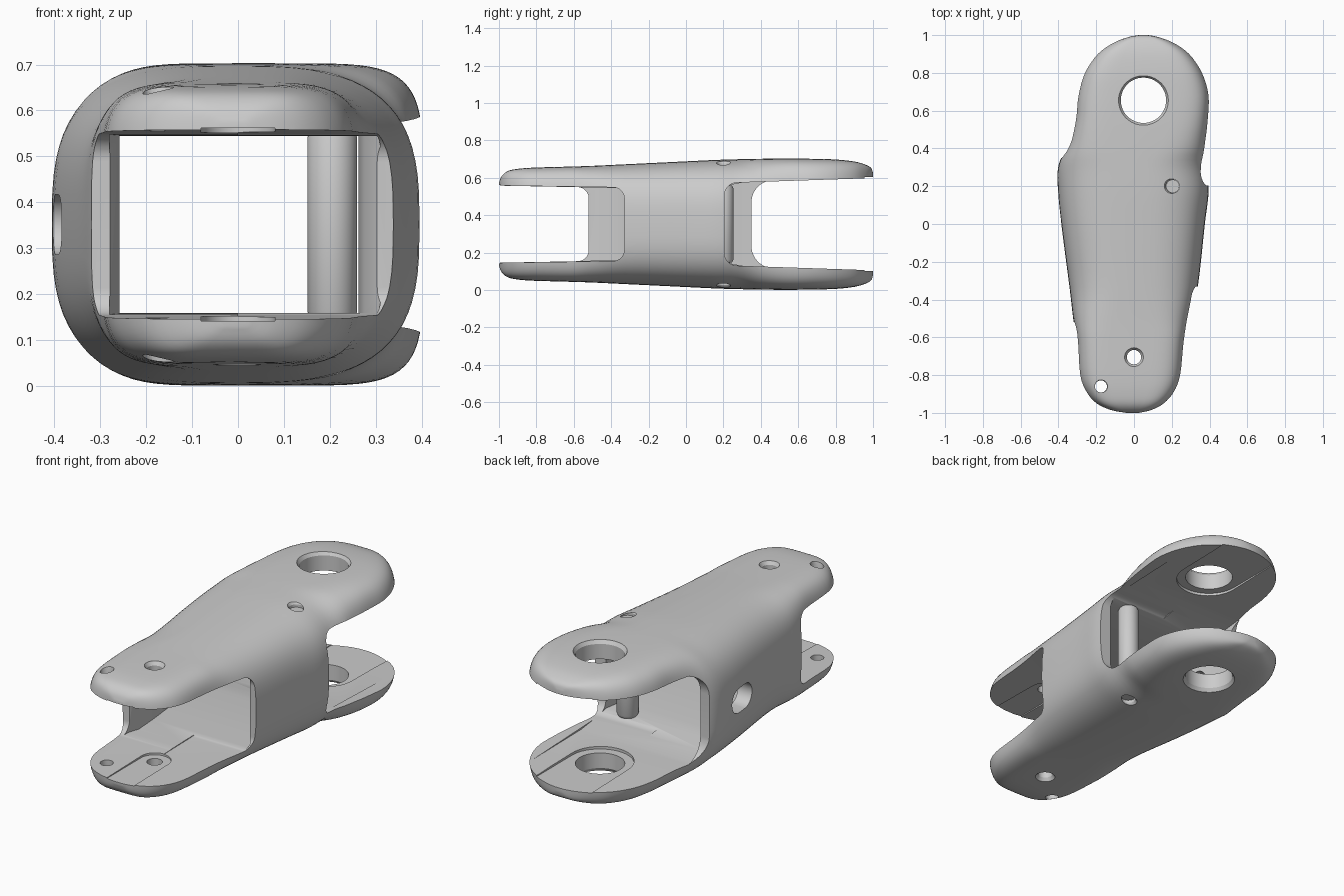
import bpy, bmesh, math
from mathutils import Vector

if "Cube" in bpy.data.objects:
    bpy.data.objects.remove(bpy.data.objects["Cube"])

C = 0.352  # height of the symmetry plane


def make(name, bm):
    bmesh.ops.recalc_face_normals(bm, faces=bm.faces)
    me = bpy.data.meshes.new(name)
    bm.to_mesh(me)
    bm.free()
    ob = bpy.data.objects.new(name, me)
    bpy.context.collection.objects.link(ob)
    return ob


def loft(name, rings, closed=False):
    """Skin a list of equal rings; cap both ends."""
    bm = bmesh.new()
    vs = [[bm.verts.new(p) for p in r] for r in rings]
    n = len(rings[0])
    for a, b in zip(vs, vs[1:]):
        for i in range(n):
            j = (i + 1) % n
            bm.faces.new((a[i], a[j], b[j], b[i]))
    bm.faces.new(vs[0])
    bm.faces.new(vs[-1])
    return make(name, bm)


def prism(name, pts, vec):
    v = Vector(vec)
    return loft(name, [pts, [Vector(p) + v for p in pts]])


def turned(name, x, y, half, n=48):
    """Turned shape mirrored about the symmetry plane; half = [(radius, offset)]."""
    prof = [(r, -z) for r, z in reversed(half)] + half
    return loft(name, [[(x + r * math.cos(math.tau * i / n), y + r * math.sin(math.tau * i / n), C + z)
                        for i in range(n)] for r, z in prof])


def arc(cx, cy, r, a0, a1, n=12):
    return [(cx + r * math.cos(math.radians(a0 + (a1 - a0) * i / n)),
             cy + r * math.sin(math.radians(a0 + (a1 - a0) * i / n))) for i in range(n + 1)]


def catmull(keys, sub):
    k = [keys[0]] + keys + [keys[-1]]
    out = []
    for p, q, r, s in zip(k, k[1:], k[2:], k[3:]):
        for j in range(sub):
            t = j / sub
            out.append([0.5 * (2 * b + (c - a) * t + (2 * a - 5 * b + 4 * c - d) * t * t
                               + (3 * b - a - 3 * c + d) * t ** 3) for a, b, c, d in zip(p, q, r, s)])
    return out + [list(keys[-1])]


def cut(body, cutter):
    cutter.hide_render = True
    m = body.modifiers.new("cut", 'BOOLEAN')
    m.operation, m.solver, m.object = 'DIFFERENCE', 'EXACT', cutter
    bpy.context.view_layer.objects.active = body
    bpy.ops.object.modifier_apply(modifier=m.name)
    bpy.data.objects.remove(cutter)


# Outer body: rows of y, left x, right x, half height, squareness
rows = [(-1.0, -.05, .035, .222, 5), (-.985, -.13, .10, .258, 5), (-.95, -.205, .165, .285, 5),
        (-.89, -.258, .218, .297, 5), (-.80, -.292, .252, .303, 5), (-.62, -.303, .27, .308, 5),
        (-.50, -.322, .295, .312, 4), (-.33, -.342, .338, .32, 3.1), (0, -.385, .375, .336, 3),
        (.17, -.402, .395, .344, 3), (.31, -.40, .387, .348, 3.2), (.42, -.35, .387, .35, 4.5),
        (.55, -.315, .397, .351, 5.5), (.68, -.302, .402, .35, 5.5), (.80, -.268, .368, .346, 5.5),
        (.90, -.20, .30, .335, 5.5), (.96, -.115, .215, .318, 5.5), (.99, -.035, .135, .30, 5.5),
        (1.0, .02, .08, .272, 5.5)]
N = 72
rings = []
for y, xl, xr, h, n in catmull(rows, 4):
    ring = []
    for i in range(N):
        c, s = math.cos(math.tau * i / N), math.sin(math.tau * i / N)
        c = 0 if abs(c) < 1e-9 else c
        s = 0 if abs(s) < 1e-9 else s
        ring.append(((xl + xr) / 2 + (xr - xl) / 2 * math.copysign(abs(c) ** (2 / n), c), y,
                     C + h * math.copysign(abs(s) ** (2 / n), s)))
    rings.append(ring)
body = loft("yoke_body", rings)

# Tunnel along y with flared mouths: y, left x, right x, half height
tunnel = [(-1.1, -.28, .30, .196), (-.525, -.28, .30, .196), (-.47, -.258, .275, .194),
          (-.34, -.265, .31, .193), (-.29, -.27, .275, .193), (-.2, -.28, .262, .193),
          (.12, -.315, .305, .195), (.2, -.322, .33, .203), (.3, -.33, .33, .222),
          (.42, -.33, .33, .236), (1.1, -.33, .33, .244)]
cut(body, loft("tunnel_cutter", [[(a, y, C - h), (b, y, C - h), (b, y, C + h), (a, y, C + h)]
                                 for y, a, b, h in tunnel]))

# Side openings that leave the fork plates: side, inner y, outer y, half heights, corner radius
for side, y0, y1, h0, h1, r in ((-1, -.52, -1.1, .198, .208, .06), (1, -.33, -1.1, .197, .208, .06),
                                (-1, .35, 1.1, .236, .25, .12), (1, .205, 1.1, .222, .25, .07)):
    d = math.copysign(1, y1 - y0)
    corner = [(y0 + d * (r + a), b) for a, b in arc(0, h0 - r, r, 180, 90)]
    half = corner + [(y1, h1)]
    pts = [(0, y, C + z) for y, z in half] + [(0, y, C - z) for y, z in reversed(half)]
    cut(body, prism("side_cutter", pts, (side, 0, 0)))

# Shallow pin recesses on the inner plate faces
for x, y, r, d, h in ((.05, .655, .165, 1, .251), (0, -.705, .08, -1, .21)):
    pts = [(px, y + d * (py - y), C - h) for px, py in arc(x, y, r, 180, 360, 24)]
    pts += [(x + r, y + d * .5, C - h), (x - r, y + d * .5, C - h)]
    cut(body, prism("recess_cutter", pts, (0, 0, 2 * h)))

# Drilled holes with chamfered rims: x, y, radius, surface half height, chamfer
for x, y, r, h, c in ((.05, .655, .12, .35, .012), (0, -.705, .038, .305, .012),
                      (-.175, -.86, .032, .296, .003), (.205, .2, .036, .342, .012)):
    cut(body, turned("hole_cutter", x, y, [(r, h - c - .006), (r + c, h), (r + c, h + .1)]))

# Slot through the left wall
slot = arc(.12, C, .065, -90, 90) + arc(.055, C, .065, 90, 270)
cut(body, prism("slot_cutter", [(-.5, y, z) for y, z in slot], (.32, 0, 0)))

# Stop pin between the plates, with thinner necks in its holes
pin = turned("stop_pin", .205, .2, [(.054, .19), (.046, .206), (.035, .206), (.035, .31)], 32)

for ob in (body, pin):
    bpy.ops.object.select_all(action='DESELECT')
    ob.select_set(True)
    bpy.context.view_layer.objects.active = ob
    bpy.ops.object.shade_smooth_by_angle(angle=math.radians(32))
